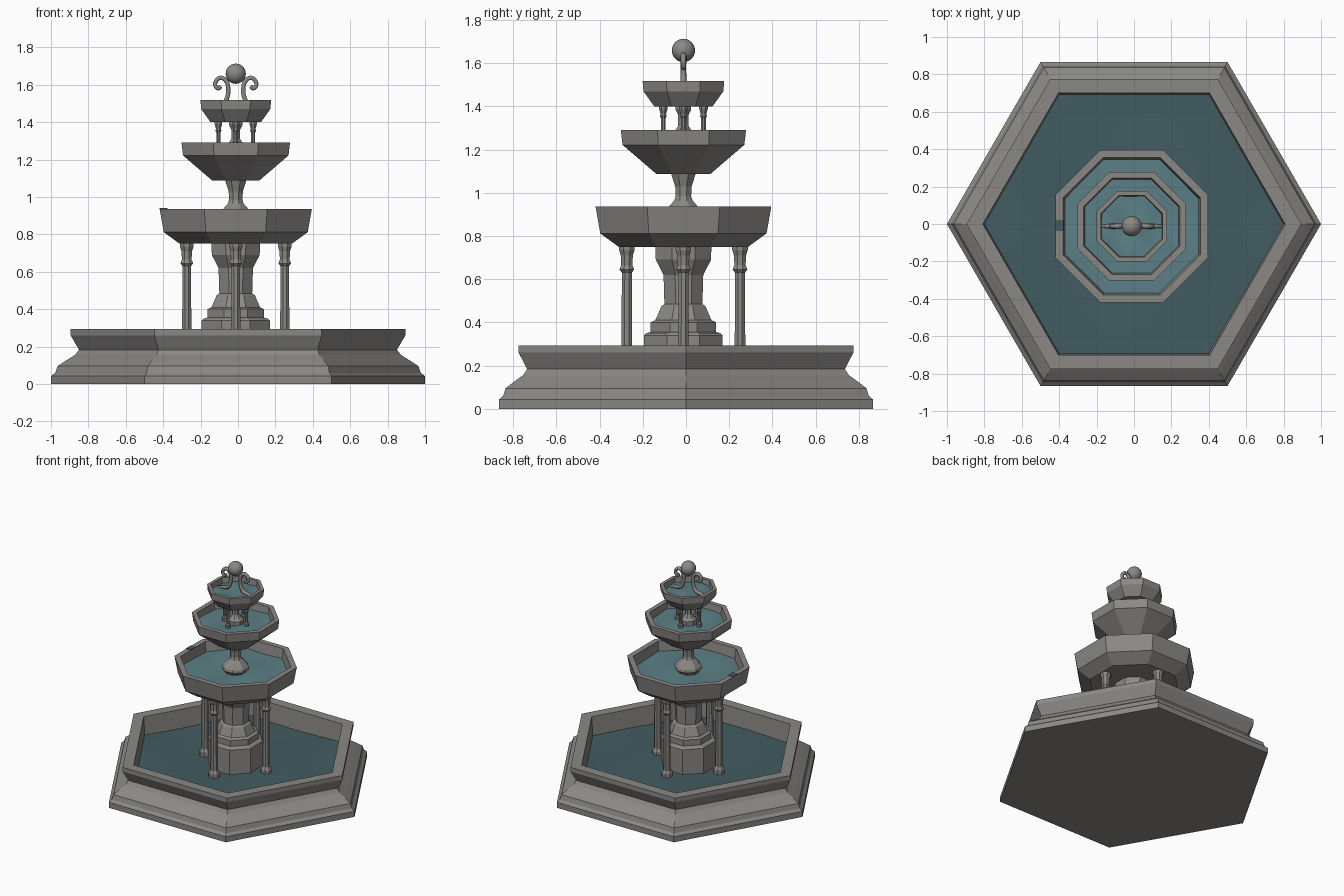
import bpy, bmesh, math
from mathutils import Vector

if "Cube" in bpy.data.objects:
    bpy.data.objects.remove(bpy.data.objects["Cube"])

CX = CY = -0.012          # the tiers sit slightly off the pool centre


def material(name, rgb):
    m = bpy.data.materials.new(name)
    m.diffuse_color = (*rgb, 1)
    m.use_nodes = True
    m.node_tree.nodes["Principled BSDF"].inputs["Base Color"].default_value = m.diffuse_color
    return m


STONE = material("grey stone", (0.26, 0.25, 0.235))
POOL = material("deep water", (0.055, 0.108, 0.122))
WATER = material("light water", (0.105, 0.215, 0.24))


def finish(name, bm, mat, smooth=False):
    bmesh.ops.recalc_face_normals(bm, faces=bm.faces)
    for f in bm.faces:
        f.smooth = smooth
    me = bpy.data.meshes.new(name)
    bm.to_mesh(me)
    bm.free()
    me.materials.append(mat)
    ob = bpy.data.objects.new(name, me)
    bpy.context.collection.objects.link(ob)
    return ob


def lathe(name, profile, sides=8, x=CX, y=CY, flat_front=True):
    """Faceted turned solid; with flat_front, radii are measured to the flats."""
    k = 1 / math.cos(math.pi / sides) if flat_front else 1
    turn = math.pi / sides if flat_front else 0
    bm = bmesh.new()
    rings = []
    for r, z in profile:
        rings.append([bm.verts.new((x + r * k * math.cos(turn + math.tau * i / sides),
                                    y + r * k * math.sin(turn + math.tau * i / sides), z))
                      for i in range(sides)])
    for a, b in zip(rings, rings[1:]):
        for i in range(sides):
            j = (i + 1) % sides
            bm.faces.new((a[i], a[j], b[j], b[i]))
    bm.faces.new(rings[0])
    bm.faces.new(rings[-1])
    return finish(name, bm, STONE)


def water(name, sides, r, z, mat, x, y, turn, amp):
    """Gently rippled polygon sheet."""
    bm = bmesh.new()
    vs = [bm.verts.new((r * math.cos(turn + math.tau * i / sides),
                        r * math.sin(turn + math.tau * i / sides), 0)) for i in range(sides)]
    face = bm.faces.new(vs)
    bmesh.ops.poke(bm, faces=[face])
    bmesh.ops.subdivide_edges(bm, edges=bm.edges[:], cuts=7, use_grid_fill=True)
    for v in bm.verts:
        px, py = v.co.x / r, v.co.y / r
        v.co = (v.co.x + x, v.co.y + y,
                z + amp * math.sin(5 * px + 2 * py) * math.cos(4 * py - px))
    return finish(name, bm, mat, True)


# hexagonal pool
lathe("pool_wall", [(1, 0), (1, 0.043), (0.977, 0.06), (0.965, 0.095), (0.92, 0.125),
                    (0.872, 0.155), (0.85, 0.183), (0.883, 0.24), (0.895, 0.26),
                    (0.895, 0.293), (0.808, 0.293), (0.797, 0.1)],
      6, 0, 0, flat_front=False)
water("pool_water", 6, 0.803, 0.15, POOL, 0, 0, 0, 0.006)

# stepped pedestal
lathe("pedestal", [(0.182, 0.11), (0.182, 0.34), (0.172, 0.35), (0.152, 0.355), (0.152, 0.4),
                   (0.13, 0.41), (0.102, 0.475), (0.088, 0.485), (0.092, 0.62), (0.105, 0.645),
                   (0.128, 0.69), (0.13, 0.77)])

# central stems between the basins
lathe("middle_stem", [(0.07, 0.82), (0.07, 0.87), (0.092, 0.89), (0.088, 0.91), (0.068, 0.935),
                      (0.042, 0.965), (0.036, 0.985), (0.038, 1.03), (0.048, 1.06), (0.06, 1.1)])
lathe("upper_stem", [(0.055, 1.2), (0.055, 1.27), (0.04, 1.285), (0.024, 1.31),
                     (0.024, 1.36), (0.036, 1.385), (0.036, 1.41)])

# octagonal basins
BASINS = {
    "lower": ([(0.30, 0.75), (0.385, 0.812), (0.407, 0.937), (0.367, 0.937), (0.352, 0.82)], 0.862),
    "middle": ([(0.125, 1.087), (0.282, 1.222), (0.29, 1.29), (0.257, 1.29), (0.245, 1.2)], 1.238),
    "upper": ([(0.135, 1.4), (0.185, 1.47), (0.189, 1.518), (0.165, 1.518), (0.158, 1.455)], 1.478),
}
for label, (profile, level) in BASINS.items():
    lathe(label + "_basin", profile)
    radius = (profile[3][0] - 0.004) / math.cos(math.pi / 8)
    water(label + "_water", 8, radius, level, WATER, CX, CY, math.pi / 8, 0.005)

# rings of four slender columns
LOWER_COLUMN = [(0.038, 0.11), (0.038, 0.18), (0.025, 0.2), (0.023, 0.63), (0.034, 0.645),
                (0.026, 0.665), (0.028, 0.71), (0.036, 0.735), (0.036, 0.76)]
UPPER_COLUMN = [(0.018, 1.2), (0.018, 1.26), (0.011, 1.27), (0.011, 1.345), (0.016, 1.355),
                (0.013, 1.365), (0.02, 1.39), (0.02, 1.41)]
for i in range(4):
    dx, dy = math.cos(i * math.pi / 2), math.sin(i * math.pi / 2)
    lathe(f"lower_column_{i + 1}", LOWER_COLUMN, 8, CX + 0.262 * dx, CY + 0.262 * dy)
    lathe(f"upper_column_{i + 1}", UPPER_COLUMN, 8, CX + 0.093 * dx, CY + 0.093 * dy)

# wet spill patch on the left rim of the lower basin
bm = bmesh.new()
bmesh.ops.create_cube(bm, size=1)
for v in bm.verts:
    v.co = Vector((v.co.x * 0.042 + CX - 0.387, v.co.y * 0.06 + CY + 0.004, v.co.z * 0.006 + 0.938))
finish("rim_spill", bm, POOL)

# scrolls: sweep in along the top basin, rise, and curl outward
SCROLL = [(0.16, 1.478, 0.5), (0.11, 1.487, 0.9), (0.065, 1.5, 1.0), (0.045, 1.535, 0.9),
          (0.04, 1.575, 0.85), (0.05, 1.617, 0.9), (0.08, 1.637, 0.9), (0.105, 1.62, 0.85),
          (0.109, 1.595, 0.8), (0.092, 1.58, 0.8), (0.08, 1.592, 0.8)]
for side, sign in (("left", -1), ("right", 1)):
    cu = bpy.data.curves.new(side + "_scroll", 'CURVE')
    cu.dimensions = '3D'
    cu.bevel_depth = 0.015
    cu.bevel_resolution = 1
    cu.use_fill_caps = True
    cu.resolution_u = 4
    sp = cu.splines.new('BEZIER')
    sp.bezier_points.add(len(SCROLL) - 1)
    for p, (px, pz, w) in zip(sp.bezier_points, SCROLL):
        p.co = (CX + sign * px, CY, pz)
        p.radius = w
        p.handle_left_type = p.handle_right_type = 'AUTO'
    cu.materials.append(STONE)
    ob = bpy.data.objects.new(side + "_scroll", cu)
    bpy.context.collection.objects.link(ob)
    bpy.ops.object.select_all(action='DESELECT')
    ob.select_set(True)
    bpy.context.view_layer.objects.active = ob
    bpy.ops.object.convert(target='MESH')

# ball finial
bm = bmesh.new()
bmesh.ops.create_uvsphere(bm, u_segments=24, v_segments=14, radius=0.054)
bmesh.ops.translate(bm, verts=bm.verts, vec=(CX, CY, 1.659))
finish("ball_finial", bm, STONE, True)
